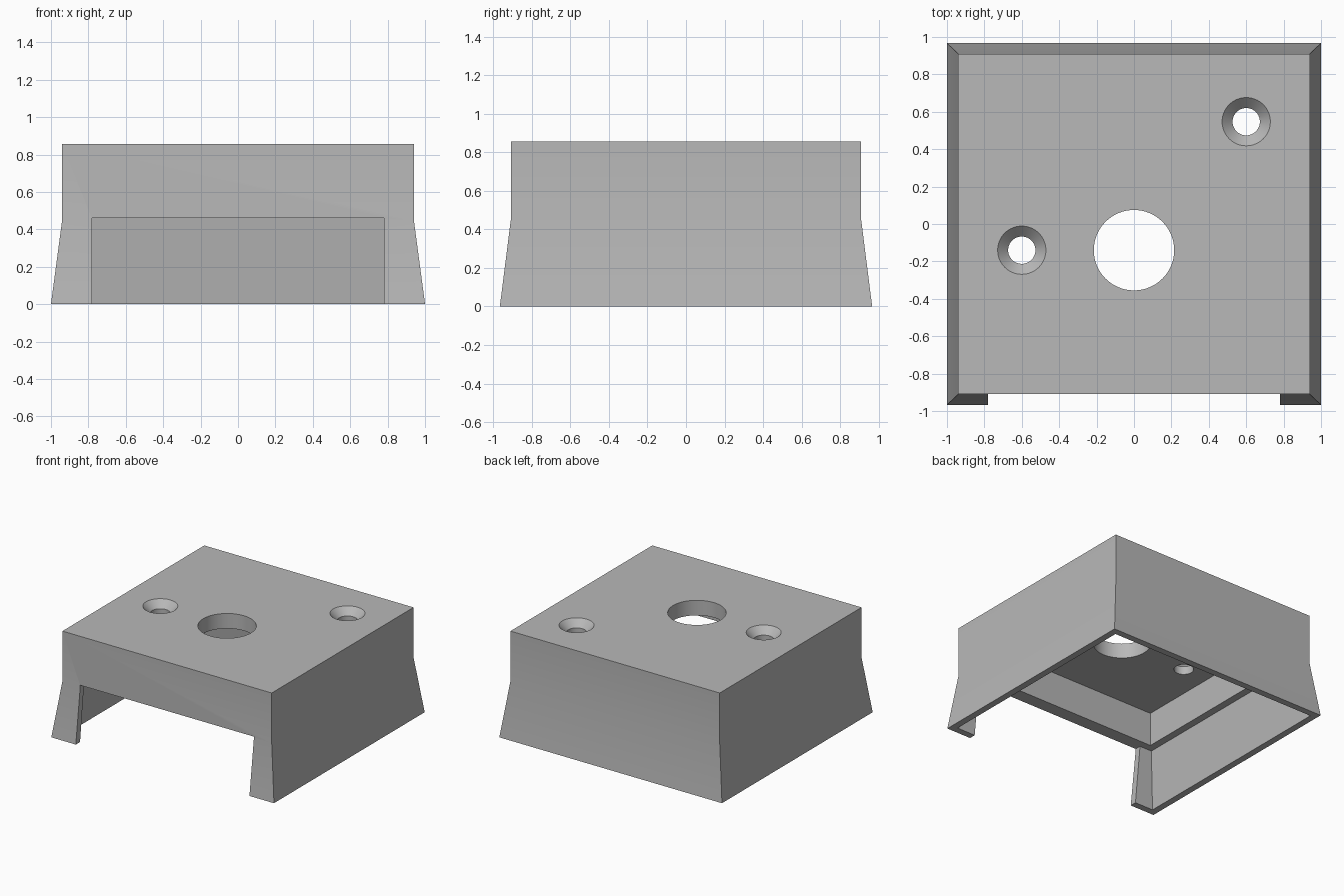
import bpy, bmesh, math

cube = bpy.data.objects.get("Cube")
if cube:
    bpy.data.objects.remove(cube, do_unlink=True)

grey = bpy.data.materials.new("plastic grey")
grey.use_nodes = True
COLOUR = (0.48, 0.48, 0.48, 1)
grey.diffuse_color = COLOUR
grey.node_tree.nodes["Principled BSDF"].inputs["Base Color"].default_value = COLOUR

TOP, CEILING, LEDGE, KINK = 0.857, 0.735, 0.46, 0.45
SEGMENTS = 64


def loft(name, rings, closed=False):
    """Skin a stack of equal-length rings, with end caps or joined end to end."""
    bm = bmesh.new()
    loops = [[bm.verts.new(p) for p in ring] for ring in rings]
    pairs = list(zip(loops, loops[1:]))
    if closed:
        pairs.append((loops[-1], loops[0]))
    else:
        bm.faces.new(loops[0])
        bm.faces.new(loops[-1])
    for a, b in pairs:
        n = len(a)
        for i in range(n):
            j = (i + 1) % n
            bm.faces.new((a[i], a[j], b[j], b[i]))
    bmesh.ops.recalc_face_normals(bm, faces=bm.faces[:])
    mesh = bpy.data.meshes.new(name)
    bm.to_mesh(mesh)
    bm.free()
    mesh.materials.append(grey)
    obj = bpy.data.objects.new(name, mesh)
    bpy.context.collection.objects.link(obj)
    return obj


def rect(hx, hy, z, cy=0):
    return [(-hx, cy - hy, z), (hx, cy - hy, z), (hx, cy + hy, z), (-hx, cy + hy, z)]


def circle(x, y, r, z):
    angles = [math.tau * i / SEGMENTS for i in range(SEGMENTS)]
    return [(x + r * math.cos(a), y + r * math.sin(a), z) for a in angles]


def cut(target, cutter):
    cutter.hide_render = True
    mod = target.modifiers.new("cut", 'BOOLEAN')
    mod.operation, mod.solver, mod.object = 'DIFFERENCE', 'EXACT', cutter
    bpy.context.view_layer.objects.active = target
    bpy.ops.object.modifier_apply(modifier=mod.name)
    bpy.data.objects.remove(cutter, do_unlink=True)


def smooth(obj):
    bpy.ops.object.select_all(action='DESELECT')
    obj.select_set(True)
    bpy.context.view_layer.objects.active = obj
    bpy.ops.object.shade_smooth_by_angle(angle=math.radians(30))


# Outer shell: straight upper walls with a flared skirt
housing = loft("housing", [rect(1, 0.967, 0), rect(0.94, 0.91, KINK), rect(0.94, 0.91, TOP)])

# Stepped cavity: tapered skirt, ledge, narrower upper chamber
cut(housing, loft("cavity", [
    rect(0.947, 0.914, -0.01), rect(0.89, 0.86, LEDGE),
    rect(0.83, 0.80, LEDGE), rect(0.83, 0.80, CEILING)]))

# Front opening between the two legs
cut(housing, loft("front_opening", [
    rect(0.78, 0.15, -0.1, -0.97), rect(0.78, 0.15, LEDGE, -0.97)]))

# Large round hole in the top
cut(housing, loft("centre_hole", [
    circle(0, -0.14, 0.215, 0.6), circle(0, -0.14, 0.215, 1)]))

# Countersunk screw holes on one diagonal
for x, y in ((0.6, 0.547), (-0.6, -0.14)):
    cut(housing, loft("screw_hole", [
        circle(x, y, 0.073, 0.6), circle(x, y, 0.073, TOP - 0.056),
        circle(x, y, 0.129, TOP), circle(x, y, 0.129, 1)]))
smooth(housing)

# Hollow posts under the top on the other diagonal
for name, x, y in (("left_post", 0.6, -0.14), ("right_post", -0.6, 0.547)):
    bottom, buried = 0.51, CEILING + 0.02
    post = loft(name, [
        circle(x, y, 0.11, bottom), circle(x, y, 0.11, buried),
        circle(x, y, 0.065, buried), circle(x, y, 0.065, bottom)], closed=True)
    smooth(post)
